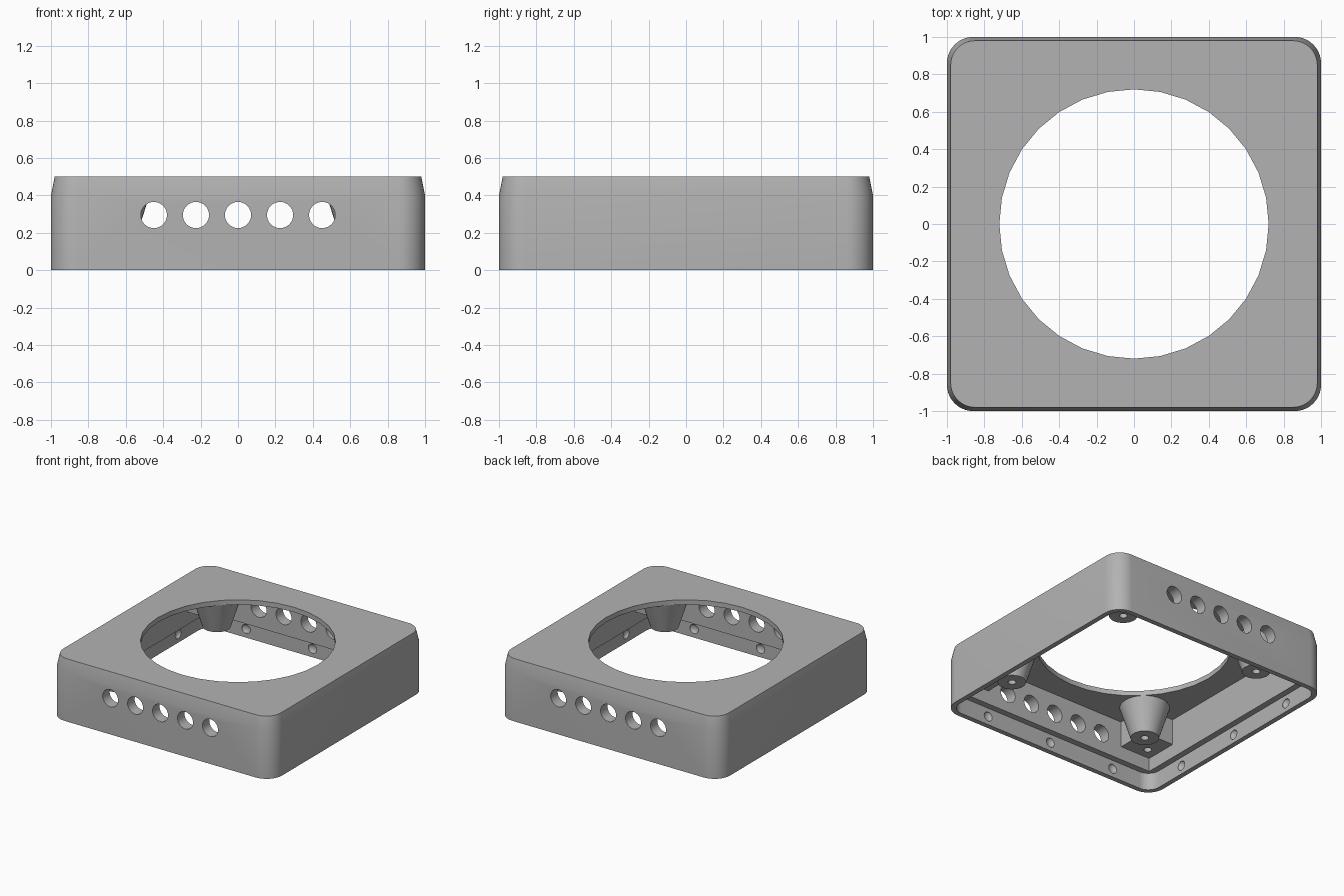
import bpy, bmesh, math
from mathutils import Matrix, Vector

if "Cube" in bpy.data.objects:
    bpy.data.objects.remove(bpy.data.objects["Cube"])

grey = bpy.data.materials.new("grey_plastic")
grey.diffuse_color = (0.45, 0.45, 0.45, 1)
grey.use_nodes = True
grey.node_tree.nodes["Principled BSDF"].inputs["Base Color"].default_value = grey.diffuse_color


def finish(bm, name):
    bmesh.ops.recalc_face_normals(bm, faces=bm.faces)
    me = bpy.data.meshes.new(name)
    bm.to_mesh(me)
    bm.free()
    me.materials.append(grey)
    ob = bpy.data.objects.new(name, me)
    bpy.context.collection.objects.link(ob)
    return ob


def rounded(h, r, z, seg=10):
    pts = []
    for q, (sx, sy) in enumerate([(1, 1), (-1, 1), (-1, -1), (1, -1)]):
        for i in range(seg + 1):
            a = math.pi / 2 * (q + i / seg)
            pts.append((sx * (h - r) + r * math.cos(a), sy * (h - r) + r * math.sin(a), z))
    return pts


def loft(name, rings):
    bm = bmesh.new()
    loops = [[bm.verts.new(p) for p in ring] for ring in rings]
    n = len(loops[0])
    for a, b in zip(loops, loops[1:]):
        for i in range(n):
            bm.faces.new((a[i], a[(i + 1) % n], b[(i + 1) % n], b[i]))
    bm.faces.new(loops[0][::-1])
    bm.faces.new(loops[-1])
    return finish(bm, name)


def add_box(bm, lo, hi):
    lo, hi = Vector(lo), Vector(hi)
    m = Matrix.Translation((lo + hi) / 2) @ Matrix.Diagonal((*(hi - lo), 1))
    bmesh.ops.create_cube(bm, size=1, matrix=m)


def add_cone(bm, c, r1, r2, depth, axis='Z', seg=32):
    rot = Matrix.Rotation(math.pi / 2, 4, 'X') if axis == 'Y' else Matrix()
    bmesh.ops.create_cone(bm, cap_ends=True, segments=seg, radius1=r1, radius2=r2,
                          depth=depth, matrix=Matrix.Translation(c) @ rot)


def combine(target, other, op):
    m = target.modifiers.new("bool", 'BOOLEAN')
    m.operation, m.object, m.solver = op, other, 'EXACT'
    bpy.context.view_layer.objects.active = target
    bpy.ops.object.modifier_apply(modifier=m.name)
    bpy.data.objects.remove(other)


SIGNS = [(x, y) for x in (-1, 1) for y in (-1, 1)]

# outer shell with tapered top edge
body = loft("housing", [rounded(1, .14, 0), rounded(1, .14, .4), rounded(.98, .13, .5)])

# rebate around the open underside, then the main cavity
combine(body, loft("rebate_cutter", [rounded(.96, .1, -.1), rounded(.96, .1, .14)]), 'DIFFERENCE')
bm = bmesh.new()
add_box(bm, (-.91, -.91, -.1), (.91, .91, .46))
combine(body, finish(bm, "cavity_cutter"), 'DIFFERENCE')

# corner blocks
bm = bmesh.new()
for sx, sy in SIGNS:
    add_box(bm, (min(sx * .64, sx * .94), min(sy * .64, sy * .94), .25),
            (max(sx * .64, sx * .94), max(sy * .64, sy * .94), .48))
combine(body, finish(bm, "corner_blocks"), 'UNION')

# flared screw posts
bm = bmesh.new()
for sx, sy in SIGNS:
    add_cone(bm, (sx * .64, sy * .64, .34), .105, .19, .27)
combine(body, finish(bm, "screw_posts"), 'UNION')

# round top opening, wall holes, screw holes
bm = bmesh.new()
add_cone(bm, (0, 0, .53), .72, .72, .16)
for sy in (-1, 1):
    for i in range(-2, 3):
        add_cone(bm, (i * .225, sy * .95, .295), .07, .07, .3, 'Y')
for sx, sy in SIGNS:
    add_cone(bm, (sx * .64, sy * .64, .25), .03, .03, .3, seg=16)
    add_cone(bm, (sx * .82, sy * .82, .3), .03, .03, .2, seg=16)
combine(body, finish(bm, "hole_cutter"), 'DIFFERENCE')

# shallow snap dimples inside the lip
bm = bmesh.new()
for k in range(4):
    turn = Matrix.Rotation(k * math.pi / 2, 4, 'Z')
    for x in (-.6, 0, .6):
        m = turn @ Matrix.Translation((x, -.96, .07)) @ Matrix.Diagonal((.038, .022, .038, 1))
        bmesh.ops.create_uvsphere(bm, u_segments=16, v_segments=8, radius=1, matrix=m)
combine(body, finish(bm, "dimple_cutter"), 'DIFFERENCE')

body.select_set(True)
bpy.context.view_layer.objects.active = body
bpy.ops.object.shade_smooth_by_angle(angle=math.radians(20))
